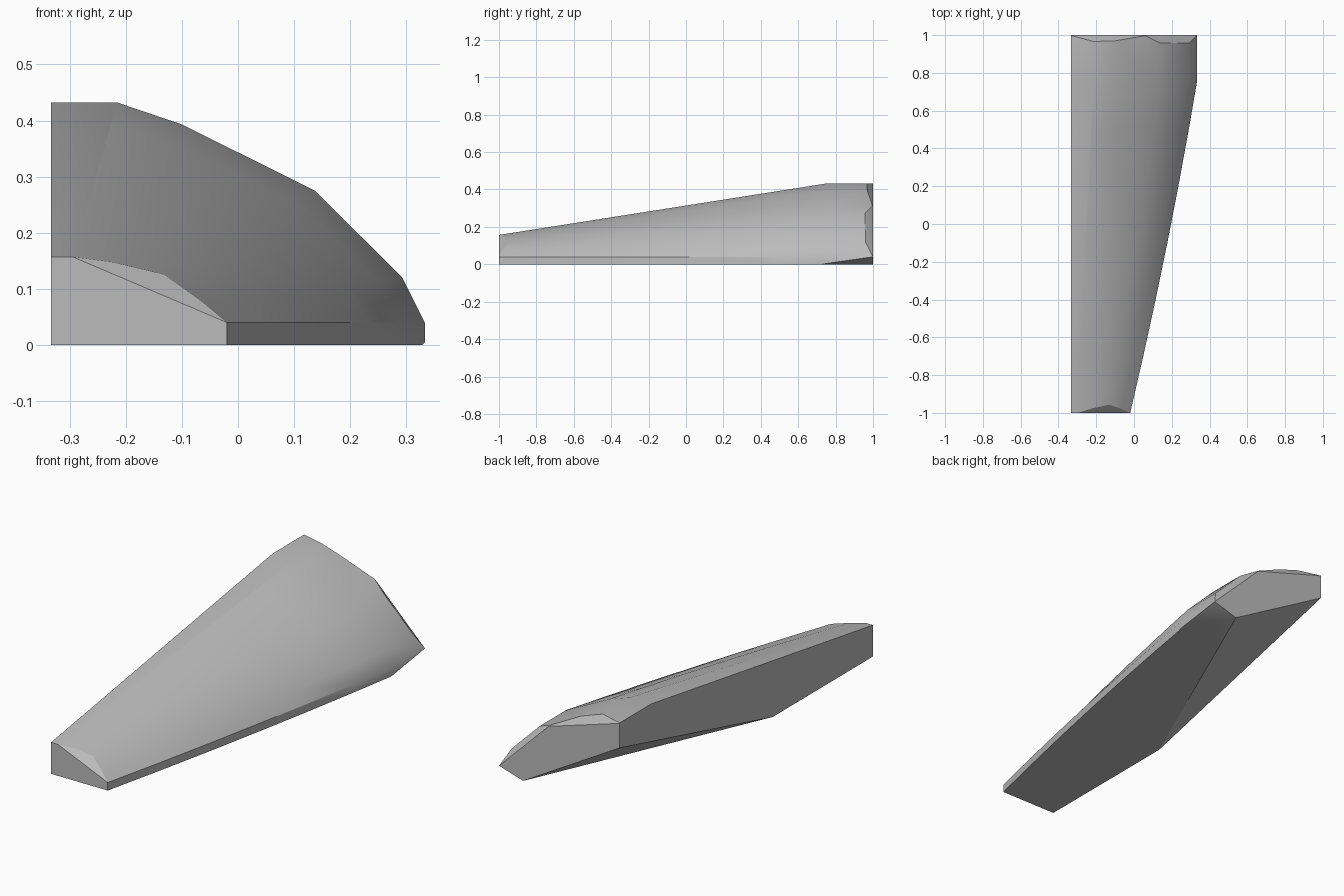
import bpy, bmesh, math
from mathutils import Vector

cube = bpy.data.objects.get("Cube")
if cube:
    bpy.data.objects.remove(cube, do_unlink=True)

grey = bpy.data.materials.new("plain grey")
grey.use_nodes = True
colour = (0.5, 0.5, 0.5, 1)
grey.diffuse_color = colour
grey.node_tree.nodes["Principled BSDF"].inputs["Base Color"].default_value = colour

# Cross-sections (x, z) of the narrow front and the tall back
FRONT = [(-.333, .157), (-.295, .157), (-.225, .144), (-.14, .122),
         (-.07, .077), (-.02, .04), (-.02, 0), (-.333, 0)]
BACK = [(-.333, .432), (-.215, .432), (-.1, .393), (.137, .275),
        (.293, .12), (.333, .04), (.333, 0), (-.333, 0)]
STATIONS = [-1, -.7, -.4, -.1, .2, .5, .75, 1]

bm = bmesh.new()


def section(y):
    t = min(1, (y + 1) / 1.75)
    bulge = .06 * t * (1 - t)
    ring = []
    for i, (f, b) in enumerate(zip(FRONT, BACK)):
        x = f[0] + (b[0] - f[0]) * t
        z = f[1] + (b[1] - f[1]) * t
        if 2 <= i <= 6:
            x += bulge
        ring.append(bm.verts.new((x, y, z)))
    return ring


def cut(a, b, c, outward):
    """Slice off everything beyond the plane through three points."""
    a, b, c = Vector(a), Vector(b), Vector(c)
    n = (b - a).cross(c - a).normalized()
    if n.dot(Vector(outward)) < 0:
        n.negate()
    geom = bm.verts[:] + bm.edges[:] + bm.faces[:]
    res = bmesh.ops.bisect_plane(bm, geom=geom, dist=1e-5, plane_co=a,
                                 plane_no=n, clear_outer=True)
    edges = [e for e in res["geom_cut"]
             if isinstance(e, bmesh.types.BMEdge) and e.is_boundary]
    bmesh.ops.holes_fill(bm, edges=edges, sides=0)


# Lofted body
rings = [section(y) for y in STATIONS]
count = len(FRONT)
for r, s in zip(rings, rings[1:]):
    for i in range(count):
        j = (i + 1) % count
        bm.faces.new((r[i], r[j], s[j], s[i]))
bm.faces.new(rings[0])
bm.faces.new(rings[-1])
bmesh.ops.recalc_face_normals(bm, faces=bm.faces)

# Sloping underside, raised outer tip, back bevels and front bevel
cut((-.333, -.21, 0), (.2, 1, 0), (-.333, 1, .307), (-1, 0, -1))
cut((.333, .72, 0), (.333, 1, .04), (.2, 1, 0), (0, 0, -1))
cut((-.333, 1, .43), (.06, 1, .31), (-.21, .965, .432), (0, 1, 1))
cut((.06, 1, .31), (.333, 1, .04), (.13, .965, .275), (0, 1, 1))
cut((-.295, -1, .157), (-.02, -1, .04), (-.14, -.965, .122), (0, -1, 1))
bmesh.ops.dissolve_limit(bm, angle_limit=math.radians(.2),
                         verts=bm.verts, edges=bm.edges)
bmesh.ops.recalc_face_normals(bm, faces=bm.faces)

mesh = bpy.data.meshes.new("wedge_body")
bm.to_mesh(mesh)
bm.free()
mesh.materials.append(grey)
body = bpy.data.objects.new("wedge_body", mesh)
bpy.context.collection.objects.link(body)
bpy.ops.object.select_all(action="DESELECT")
body.select_set(True)
bpy.context.view_layer.objects.active = body
bpy.ops.object.shade_smooth_by_angle(angle=math.radians(30))
